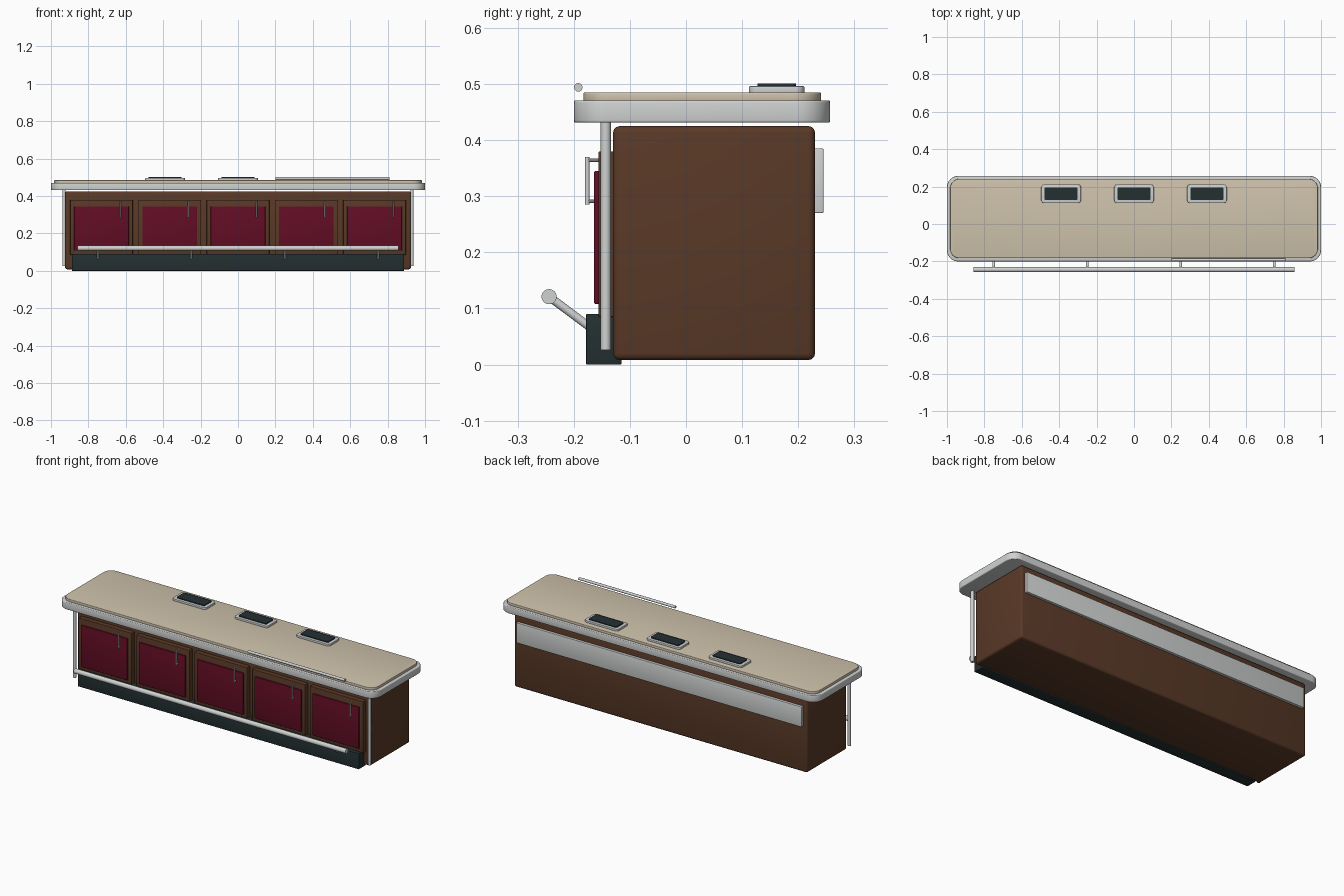
import bpy, bmesh
from math import radians
from mathutils import Vector

cube = bpy.data.objects.get("Cube")
if cube:
    bpy.data.objects.remove(cube, do_unlink=True)


def material(name, r, g, b):
    m = bpy.data.materials.new(name)
    m.use_nodes = True
    m.diffuse_color = (r, g, b, 1)
    m.node_tree.nodes["Principled BSDF"].inputs["Base Color"].default_value = (r, g, b, 1)
    return m


wood = material("brown wood", 0.100, 0.041, 0.020)
red = material("deep red", 0.123, 0.004, 0.018)
dark = material("dark slate", 0.017, 0.029, 0.031)
steel = material("pale steel", 0.63, 0.64, 0.64)
stone = material("beige stone", 0.62, 0.54, 0.41)


def finish(name, bm, mat):
    mesh = bpy.data.meshes.new(name)
    bm.to_mesh(mesh)
    bm.free()
    mesh.materials.append(mat)
    obj = bpy.data.objects.new(name, mesh)
    bpy.context.collection.objects.link(obj)
    bpy.ops.object.select_all(action="DESELECT")
    obj.select_set(True)
    bpy.context.view_layer.objects.active = obj
    bpy.ops.object.shade_smooth_by_angle(angle=radians(35))
    return obj


def box(name, x, y, z, mat, corner=0, edge=0):
    """Box from (min, max) ranges, with rounded upright corners and softened rims."""
    bm = bmesh.new()
    bmesh.ops.create_cube(bm, size=1)
    for v in bm.verts:
        v.co = [r[0] if c < 0 else r[1] for c, r in zip(v.co, (x, y, z))]
    if corner:
        upright = [e for e in bm.edges
                   if abs(e.verts[0].co.z - e.verts[1].co.z) > 1e-5]
        bmesh.ops.bevel(bm, geom=upright, offset=corner, segments=8,
                        profile=0.5, affect="EDGES")
    if edge:
        sharp = [e for e in bm.edges if e.calc_face_angle(0) > radians(40)]
        bmesh.ops.bevel(bm, geom=sharp, offset=edge, segments=3,
                        profile=0.5, affect="EDGES")
    return finish(name, bm, mat)


def span(centre, width):
    return centre - width / 2, centre + width / 2


def rod(name, a, b, radius, mat=steel, sides=20):
    """Cylinder between two points."""
    a, b = Vector(a), Vector(b)
    bm = bmesh.new()
    bmesh.ops.create_cone(bm, cap_ends=True, segments=sides, radius1=radius,
                          radius2=radius, depth=(b - a).length)
    obj = finish(name, bm, mat)
    obj.location = (a + b) / 2
    obj.rotation_euler = (b - a).to_track_quat("Z", "Y").to_euler()
    return obj


# Cabinet body, plinth and rear panel
box("cabinet_body", (-0.925, 0.925), (-0.13, 0.23), (0.008, 0.425), wood, edge=0.012)
box("plinth", (-0.887, 0.887), (-0.178, -0.115), (0, 0.09), dark, edge=0.002)
box("rear_panel", (-0.9, 0.9), (0.228, 0.245), (0.27, 0.385), steel, edge=0.002)

# Countertop
box("counter_rim", (-1, 1), (-0.2, 0.257), (0.431, 0.471), steel, corner=0.06, edge=0.004)
box("counter_top", (-0.983, 0.983), (-0.183, 0.241), (0.468, 0.485), stone, corner=0.05, edge=0.003)

# Front doors with handles
for i in range(5):
    x = (i - 2) * 0.365
    box(f"door_frame_{i + 1}", span(x, 0.335), (-0.156, -0.125), (0.085, 0.38), wood, edge=0.003)
    box(f"door_panel_{i + 1}", span(x, 0.293), (-0.164, -0.15), (0.108, 0.345), red, edge=0.003)
    hx = x + 0.1
    rod(f"door_handle_{i + 1}", (hx, -0.176, 0.285), (hx, -0.176, 0.37), 0.004, sides=12)
    for end, z in (("lower", 0.291), ("upper", 0.364)):
        rod(f"handle_mount_{end}_{i + 1}", (hx, -0.176, z), (hx, -0.15, z), 0.003, sides=10)

# Corner posts
for side, x in (("right", -0.93), ("left", 0.93)):
    rod(f"corner_post_{side}", (x, -0.143, 0.026), (x, -0.143, 0.435), 0.009)

# Foot rail on sloping brackets
rod("foot_rail", (-0.857, -0.244, 0.121), (0.857, -0.244, 0.121), 0.0135, sides=24)
for i in range(4):
    x = -0.75 + i * 0.5
    rod(f"foot_rail_bracket_{i + 1}", (x, -0.244, 0.121), (x, -0.165, 0.062), 0.0075)

# Short rail above the front edge of the counter
rod("counter_rail", (0.2, -0.192, 0.494), (0.81, -0.192, 0.494), 0.0075)

# Counter terminals
for i in range(3):
    x = (i - 1) * 0.39
    box(f"terminal_base_{i + 1}", span(x, 0.212), (0.112, 0.211), (0.483, 0.496), steel, corner=0.016, edge=0.002)
    box(f"terminal_screen_{i + 1}", span(x, 0.176), (0.127, 0.196), (0.494, 0.501), dark, corner=0.008)
